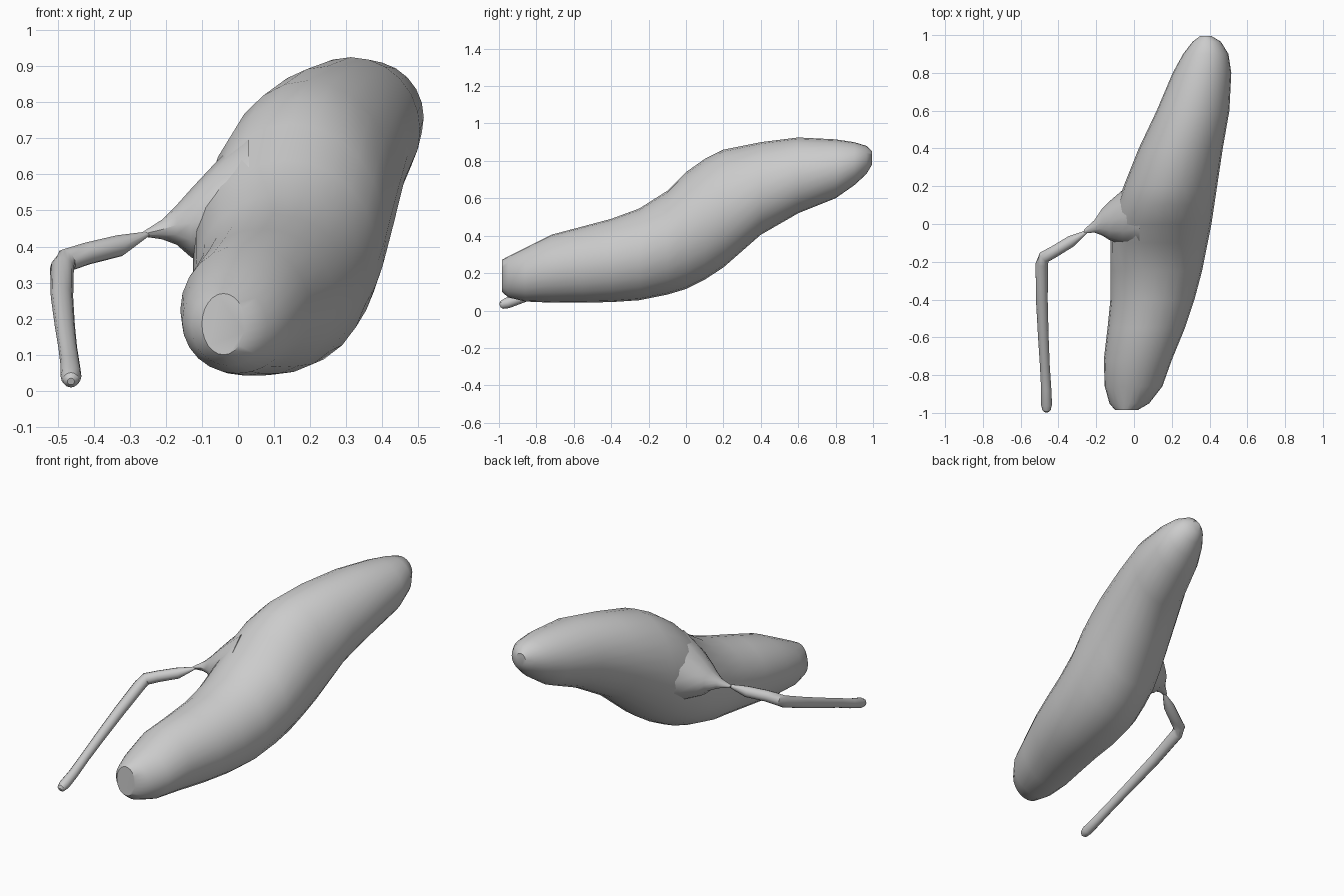
import bpy, bmesh, math
from mathutils import Vector

cube = bpy.data.objects.get("Cube")
if cube:
    bpy.data.objects.remove(cube)

mat = bpy.data.materials.new("soft grey")
mat.use_nodes = True
grey = (0.6, 0.6, 0.6, 1)
mat.diffuse_color = grey
mat.node_tree.nodes["Principled BSDF"].inputs["Base Color"].default_value = grey


def loft(name, rings, sides):
    """Skin elliptical rings given as (centre, half axis u, half axis v)."""
    bm = bmesh.new()
    loops = []
    for c, u, v in rings:
        angles = [math.tau * i / sides for i in range(sides)]
        loops.append([bm.verts.new(c + u * math.cos(a) + v * math.sin(a)) for a in angles])
    for a, b in zip(loops, loops[1:]):
        for i in range(sides):
            j = (i + 1) % sides
            bm.faces.new((a[i], a[j], b[j], b[i]))
    bm.faces.new(loops[0])
    bm.faces.new(loops[-1])
    bmesh.ops.recalc_face_normals(bm, faces=bm.faces)
    mesh = bpy.data.meshes.new(name)
    bm.to_mesh(mesh)
    bm.free()
    mesh.materials.append(mat)
    obj = bpy.data.objects.new(name, mesh)
    bpy.context.collection.objects.link(obj)
    bpy.ops.object.select_all(action='DESELECT')
    obj.select_set(True)
    bpy.context.view_layer.objects.active = obj
    bpy.ops.object.shade_smooth_by_angle(angle=math.radians(35))
    return obj


# Sac: y, then left/right and bottom/top limits of each section
sac = [
    (-.985, -.10, .02, .10, .27), (-.95, -.13, .08, .07, .29),
    (-.86, -.155, .15, .048, .335), (-.72, -.16, .20, .042, .405),
    (-.55, -.14, .27, .042, .45), (-.4, -.125, .32, .045, .49),
    (-.25, -.125, .36, .055, .545), (-.1, -.125, .39, .085, .64),
    (0, -.11, .41, .115, .74), (.1, -.09, .425, .165, .81),
    (.2, -.055, .44, .23, .86), (.4, .025, .47, .405, .90),
    (.6, .12, .505, .52, .925), (.8, .205, .515, .60, .915),
    (.9, .26, .50, .67, .90), (.965, .31, .46, .73, .88), (.995, .35, .41, .78, .85),
]
loft("sac", [(Vector(((l + r) / 2, y, (b + t) / 2)),
              Vector(((r - l) / 2, 0, 0)), Vector((0, 0, (t - b) / 2)))
             for y, l, r, b, t in sac], 24)

# Neck: a fin narrowing from the sac to a pinched point
neck = [
    (.03, -.12, .27, .32, .72), (-.06, -.11, .18, .34, .635),
    (-.13, -.085, .12, .37, .56), (-.17, -.06, .08, .405, .515),
    (-.21, -.045, .02, .42, .475), (-.265, -.05, -.03, .428, .44),
]
loft("neck", [(Vector((x, (f + k) / 2, (b + t) / 2)),
               Vector((0, (k - f) / 2, 0)), Vector((0, 0, (t - b) / 2)))
              for x, f, k, b, t in neck], 12)

# Duct: a bent tube from the pinched point, closed at a rounded tip
path = [
    (-.25, -.04, .435, .007), (-.33, -.09, .402, .03), (-.42, -.145, .38, .031),
    (-.475, -.175, .362, .033), (-.488, -.21, .34, .033), (-.488, -.4, .26, .031),
    (-.48, -.6, .18, .028), (-.472, -.75, .12, .026), (-.465, -.87, .07, .027),
    (-.463, -.955, .04, .029), (-.463, -.985, .03, .022), (-.463, -.995, .026, .01),
]
points = [Vector(p[:3]) for p in path]
duct = []
for i, p in enumerate(points):
    tangent = points[min(i + 1, len(points) - 1)] - points[max(i - 1, 0)]
    side = tangent.cross(Vector((0, 0, 1))).normalized()
    up = side.cross(tangent).normalized()
    duct.append((p, side * path[i][3], up * path[i][3]))
loft("duct", duct, 12)
